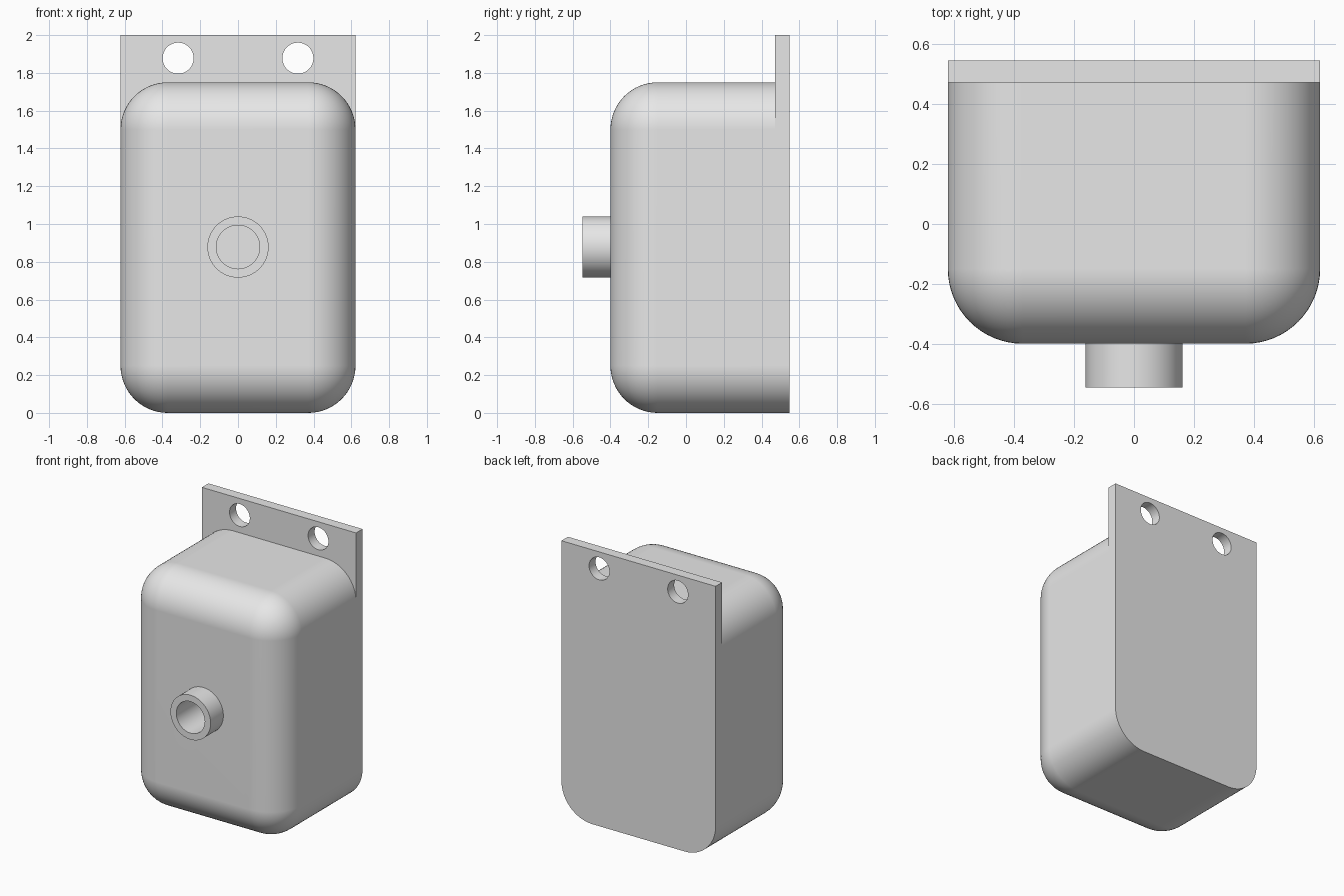
import bpy, bmesh, math
from mathutils import Matrix, Vector

cube = bpy.data.objects.get("Cube")
if cube:
    bpy.data.objects.remove(cube, do_unlink=True)

W, BACK, FRONT = 0.622, 0.547, -0.4
RADIUS = 0.25

grey = bpy.data.materials.new("light_grey")
grey.use_nodes = True
grey.diffuse_color = (0.8, 0.8, 0.8, 1)
grey.node_tree.nodes["Principled BSDF"].inputs["Base Color"].default_value = (0.8, 0.8, 0.8, 1)


def add_object(name, bm):
    bmesh.ops.recalc_face_normals(bm, faces=bm.faces[:])
    mesh = bpy.data.meshes.new(name)
    bm.to_mesh(mesh)
    bm.free()
    mesh.materials.append(grey)
    obj = bpy.data.objects.new(name, mesh)
    bpy.context.collection.objects.link(obj)
    return obj


def box_mesh(x, y0, y1, z0, z1):
    bm = bmesh.new()
    bmesh.ops.create_cube(bm, size=1)
    bmesh.ops.scale(bm, vec=(2 * x, y1 - y0, z1 - z0), verts=bm.verts)
    bmesh.ops.translate(bm, vec=(0, (y0 + y1) / 2, (z0 + z1) / 2), verts=bm.verts)
    return bm


def rod(name, x, z, radius, y0, y1):
    """Cylinder running along y."""
    bm = bmesh.new()
    place = Matrix.Translation((x, (y0 + y1) / 2, z)) @ Matrix.Rotation(math.pi / 2, 4, "X")
    bmesh.ops.create_cone(bm, cap_ends=True, segments=64, radius1=radius,
                          radius2=radius, depth=y1 - y0, matrix=place)
    return add_object(name, bm)


def combine(target, tool, operation):
    """Apply a boolean and discard the tool."""
    tool.hide_render = True
    mod = target.modifiers.new("boolean", "BOOLEAN")
    mod.operation, mod.solver, mod.object = operation, "EXACT", tool
    bpy.context.view_layer.objects.active = target
    bpy.ops.object.modifier_apply(modifier=mod.name)
    bpy.data.objects.remove(tool, do_unlink=True)


# Housing: every edge rounded except those around the flat back
bm = box_mesh(W, FRONT, BACK, 0, 1.75)
round_edges = [e for e in bm.edges if any(v.co.y < 0 for v in e.verts)]
bmesh.ops.bevel(bm, geom=round_edges, offset=RADIUS, offset_type="OFFSET",
                segments=16, profile=0.5, affect="EDGES", clamp_overlap=False)
housing = add_object("housing", bm)

# Mounting plate merged flush into the back, and the front spout
combine(housing, add_object("mounting_plate", box_mesh(W, 0.472, BACK, 1.4, 2)), "UNION")
combine(housing, rod("spout", 0, 0.878, 0.162, -0.547, -0.2), "UNION")

# Spout bore and the two screw holes
combine(housing, rod("spout_bore", 0, 0.878, 0.115, -0.7, -0.29), "DIFFERENCE")
for side in (-1, 1):
    combine(housing, rod("screw_hole", side * 0.317, 1.878, 0.082, 0.3, 0.7), "DIFFERENCE")

# Smooth rounded surfaces, crisp edges and flat faces
bpy.ops.object.select_all(action="DESELECT")
housing.select_set(True)
bpy.context.view_layer.objects.active = housing
bpy.ops.object.shade_smooth_by_angle(angle=math.radians(30))
weighted = housing.modifiers.new("weighted_normals", "WEIGHTED_NORMAL")
weighted.keep_sharp = True
